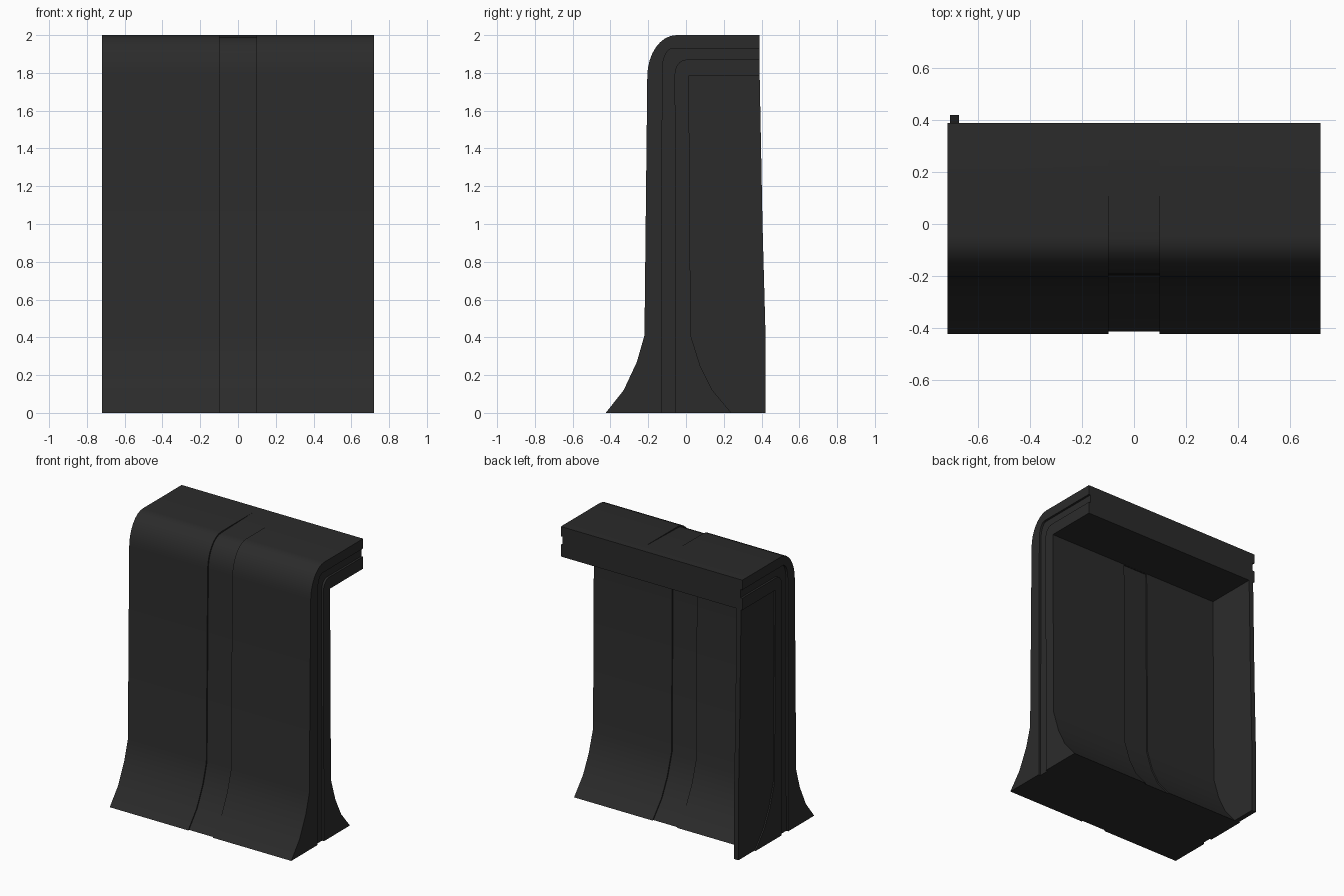
import bpy, bmesh, math

if "Cube" in bpy.data.objects:
    bpy.data.objects.remove(bpy.data.objects["Cube"])

dark = bpy.data.materials.new("dark_grey")
dark.diffuse_color = (0.024, 0.024, 0.024, 1)
dark.use_nodes = True
dark.node_tree.nodes["Principled BSDF"].inputs["Base Color"].default_value = dark.diffuse_color


def arc(y0, z0, y1, z1, n=8):
    """Quarter ellipse, vertical at (y0, z0) and horizontal at (y1, z1)."""
    return [(y1 - (y1 - y0) * math.cos(a), z0 + (z1 - z0) * math.sin(a))
            for a in (i * math.pi / 2 / n for n in [n] for i in range(n + 1))]


def prism(name, pts, x0, x1):
    """Extrude a y-z outline along x."""
    bm = bmesh.new()
    face = bm.faces.new([bm.verts.new((x0, y, z)) for y, z in pts])
    ext = bmesh.ops.extrude_face_region(bm, geom=[face])
    moved = [v for v in ext["geom"] if isinstance(v, bmesh.types.BMVert)]
    bmesh.ops.translate(bm, verts=moved, vec=(x1 - x0, 0, 0))
    bmesh.ops.recalc_face_normals(bm, faces=bm.faces)
    mesh = bpy.data.meshes.new(name)
    bm.to_mesh(mesh)
    bm.free()
    mesh.materials.append(dark)
    ob = bpy.data.objects.new(name, mesh)
    bpy.context.collection.objects.link(ob)
    return ob


def activate(ob):
    bpy.ops.object.select_all(action='DESELECT')
    ob.select_set(True)
    bpy.context.view_layer.objects.active = ob


def cut(ob, pts, x0, x1):
    """Subtract a prism from an object."""
    cutter = prism("cutter", pts, x0, x1)
    mod = ob.modifiers.new("cut", 'BOOLEAN')
    mod.operation = 'DIFFERENCE'
    mod.solver = 'EXACT'
    mod.object = cutter
    activate(ob)
    bpy.ops.object.modifier_apply(modifier=mod.name)
    bpy.data.objects.remove(cutter)


# Wall with flared foot and top overhang
outer = [(-0.425, 0), (-0.33, 0.12), (-0.26, 0.27), (-0.22, 0.41)]
outer += arc(-0.205, 1.78, -0.05, 2.0) + [(0.39, 2.0)]
foot = [(0.24, 0), (0.14, 0.12), (0.075, 0.25), (0.025, 0.41)]
inner = foot + [(0.015, 1.785), (0.39, 1.785)]
shell = prism("wall_shell", outer + inner[::-1], -0.72, 0.72)

# Groove following the profile on both ends
groove = [(-0.13, -0.02)] + arc(-0.125, 1.82, -0.07, 1.93) + [(0.41, 1.93)]
groove += ([(-0.055, -0.02)] + arc(-0.06, 1.79, 0.0, 1.87) + [(0.41, 1.87)])[::-1]
for s in (-1, 1):
    cut(shell, groove, s * 0.705, s * 0.74)

# Shallow centre strip recessed in the front, fading out on the top
front = [(-0.43, -0.02), (-0.415, 0), (-0.32, 0.12), (-0.25, 0.27), (-0.21, 0.41)]
front += arc(-0.195, 1.78, -0.05, 1.99) + [(0.36, 2.001), (0.36, 2.1), (-0.6, 2.1), (-0.6, -0.02)]
cut(shell, front, -0.098, 0.098)

# Matching strip on the inner face
back = [(0.245, -0.02), (0.23, 0), (0.13, 0.12), (0.065, 0.25), (0.015, 0.41),
        (0.005, 1.784), (0.3, 1.784), (0.3, -0.02)]
cut(shell, back, -0.098, 0.098)

# Single side panel closing the left end
panel = prism("side_panel", foot + [(0.015, 1.785), (0.39, 1.785), (0.405, 1.0),
                                    (0.42, 0.45), (0.42, 0)], -0.71, -0.675)

for ob in (shell, panel):
    activate(ob)
    bpy.ops.object.shade_smooth_by_angle(angle=math.radians(30))
